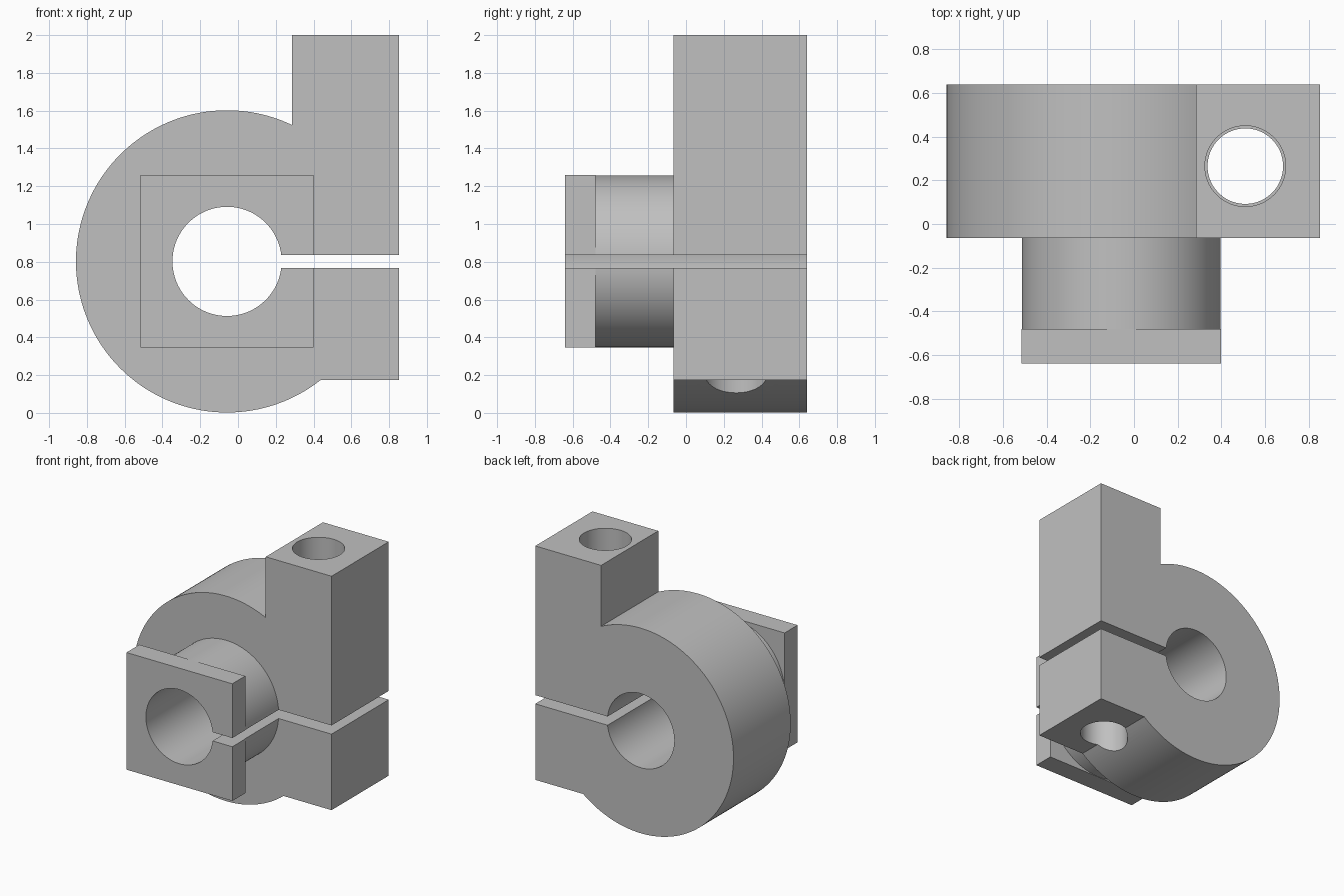
import bpy, bmesh, math
from mathutils import Matrix, Vector

cube = bpy.data.objects.get("Cube")
if cube:
    bpy.data.objects.remove(cube, do_unlink=True)

AXIS_X, AXIS_Z = -0.058, 0.802      # bore axis, running along y
BACK, FACE, FRONT = 0.64, -0.065, -0.64
DISC_R = 0.80

grey = bpy.data.materials.new("plain grey")
grey.use_nodes = True
colour = (0.53, 0.53, 0.53, 1)
grey.diffuse_color = colour
grey.node_tree.nodes["Principled BSDF"].inputs["Base Color"].default_value = colour


def finish(name, bm):
    bmesh.ops.recalc_face_normals(bm, faces=bm.faces)
    mesh = bpy.data.meshes.new(name)
    bm.to_mesh(mesh)
    bm.free()
    mesh.materials.append(grey)
    ob = bpy.data.objects.new(name, mesh)
    bpy.context.collection.objects.link(ob)
    return ob


def prism(name, outline, y0, y1):
    """Extrude an (x, z) outline along y."""
    bm = bmesh.new()
    face = bm.faces.new([bm.verts.new((x, y0, z)) for x, z in outline])
    ext = bmesh.ops.extrude_face_region(bm, geom=[face])
    verts = [v for v in ext["geom"] if isinstance(v, bmesh.types.BMVert)]
    bmesh.ops.translate(bm, verts=verts, vec=(0, y1 - y0, 0))
    return finish(name, bm)


def arc(radius, a0, a1, steps):
    angles = [a0 + (a1 - a0) * i / steps for i in range(steps + 1)]
    return [(AXIS_X + radius * math.cos(a), AXIS_Z + radius * math.sin(a)) for a in angles]


def box(name, x0, x1, y0, y1, z0, z1):
    return prism(name, [(x0, z0), (x1, z0), (x1, z1), (x0, z1)], y0, y1)


def round_bar(name, radius, y0, y1):
    return prism(name, arc(radius, 0, math.tau, 128)[:-1], y0, y1)


def upright_bar(name, radius, z0, z1):
    bm = bmesh.new()
    bmesh.ops.create_cone(bm, cap_ends=True, segments=96, radius1=radius, radius2=radius,
                          depth=z1 - z0,
                          matrix=Matrix.Translation(Vector((0.51, 0.265, (z0 + z1) / 2))))
    return finish(name, bm)


def combine(target, tool, operation):
    tool.hide_render = True
    mod = target.modifiers.new(tool.name, "BOOLEAN")
    mod.operation, mod.solver, mod.object = operation, "EXACT", tool
    bpy.context.view_layer.objects.active = target
    bpy.ops.object.modifier_apply(modifier=mod.name)
    bpy.data.objects.remove(tool, do_unlink=True)


# Round clamp body with the tall arm and the lower lug in one outline
arm_x, side_x, top_z, lug_z = 0.285, 0.853, 2.0, 0.175
start = math.acos((arm_x - AXIS_X) / DISC_R)
end = math.tau + math.asin((lug_z - AXIS_Z) / DISC_R)
outline = arc(DISC_R, start, end, 120)
outline += [(side_x, lug_z), (side_x, top_z), (arm_x, top_z)]
clamp = prism("clamp_body", outline, FACE, BACK)

# Neck and square front flange
combine(clamp, round_bar("neck", 0.455, -0.55, 0.1), "UNION")
half = 0.457
combine(clamp, box("flange", AXIS_X - half, AXIS_X + half, FRONT, -0.48,
                   AXIS_Z - half, AXIS_Z + half), "UNION")

# Main bore, clamping slot and stepped screw hole
combine(clamp, round_bar("bore_cutter", 0.289, -1, 1), "DIFFERENCE")
combine(clamp, box("slot_cutter", AXIS_X, 1.2, -1.1, 1.1, 0.768, 0.836), "DIFFERENCE")
combine(clamp, upright_bar("clearance_cutter", 0.185, 0.8, 2.2), "DIFFERENCE")
combine(clamp, upright_bar("screw_cutter", 0.173, -0.2, 0.8), "DIFFERENCE")

bpy.ops.object.select_all(action="DESELECT")
clamp.select_set(True)
bpy.context.view_layer.objects.active = clamp
bpy.ops.object.shade_smooth_by_angle(angle=math.radians(25))
